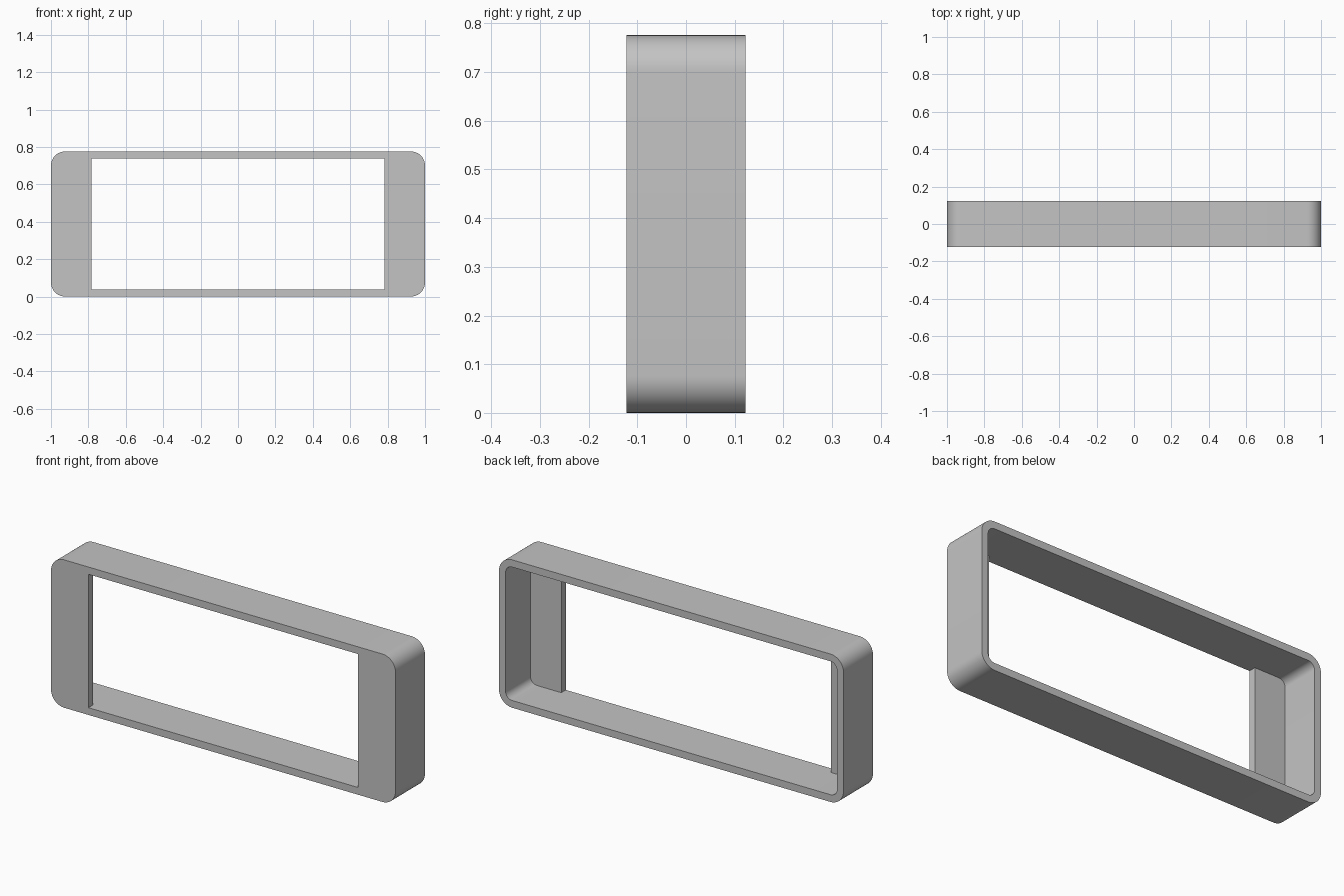
import bpy
import bmesh
from math import cos, sin, pi

if "Cube" in bpy.data.objects:
    bpy.data.objects.remove(bpy.data.objects["Cube"], do_unlink=True)

WIDTH, HEIGHT, DEPTH = 2.0, 0.776, 0.244
WALL, RADIUS = 0.038, 0.076
WINDOW_HALF = 0.783
FRONT, BACK = -DEPTH / 2, DEPTH / 2

grey = bpy.data.materials.new("light grey")
grey.use_nodes = True
colour = (0.55, 0.55, 0.55, 1)
grey.diffuse_color = colour
grey.node_tree.nodes["Principled BSDF"].inputs["Base Color"].default_value = colour


def rounded_outline(half_w, half_h, radius, steps=12):
    """Corner arcs of a rounded rectangle in the x-z plane."""
    points = []
    for corner, (sx, sz) in enumerate([(1, 1), (-1, 1), (-1, -1), (1, -1)]):
        for i in range(steps + 1):
            a = (corner + i / steps) * pi / 2
            points.append((sx * (half_w - radius) + radius * cos(a),
                           sz * (half_h - radius) + radius * sin(a)))
    return points


def prism(name, outline, y0, y1):
    """Extrude an x-z outline along y."""
    bm = bmesh.new()
    face = bm.faces.new([bm.verts.new((x, y0, z + HEIGHT / 2)) for x, z in outline])
    new = bmesh.ops.extrude_face_region(bm, geom=[face])["geom"]
    moved = [v for v in new if isinstance(v, bmesh.types.BMVert)]
    bmesh.ops.translate(bm, verts=moved, vec=(0, y1 - y0, 0))
    bmesh.ops.recalc_face_normals(bm, faces=bm.faces[:])
    mesh = bpy.data.meshes.new(name)
    bm.to_mesh(mesh)
    bm.free()
    mesh.materials.append(grey)
    obj = bpy.data.objects.new(name, mesh)
    bpy.context.collection.objects.link(obj)
    return obj


# Rounded outer body
frame = prism("bezel_frame", rounded_outline(WIDTH / 2, HEIGHT / 2, RADIUS), FRONT, BACK)

# Rear cavity and front window cutters, sharing the same floor and ceiling
inner_h = HEIGHT / 2 - WALL
cavity = prism("cavity_cutter",
               rounded_outline(WIDTH / 2 - WALL, inner_h, RADIUS - WALL),
               FRONT + WALL, BACK + 0.1)
window = prism("window_cutter",
               [(WINDOW_HALF, inner_h), (-WINDOW_HALF, inner_h),
                (-WINDOW_HALF, -inner_h), (WINDOW_HALF, -inner_h)],
               FRONT - 0.1, BACK + 0.1)

for cutter in (cavity, window):
    cut = frame.modifiers.new(cutter.name, 'BOOLEAN')
    cut.operation, cut.solver, cut.object = 'DIFFERENCE', 'EXACT', cutter

# Apply the cuts, then remove the cutters
bpy.context.view_layer.objects.active = frame
frame.select_set(True)
for modifier in list(frame.modifiers):
    bpy.ops.object.modifier_apply(modifier=modifier.name)
for cutter in (cavity, window):
    bpy.data.objects.remove(cutter, do_unlink=True)

# Smooth rounded corners, sharp rims
bpy.ops.object.shade_smooth_by_angle(angle=pi / 6)
